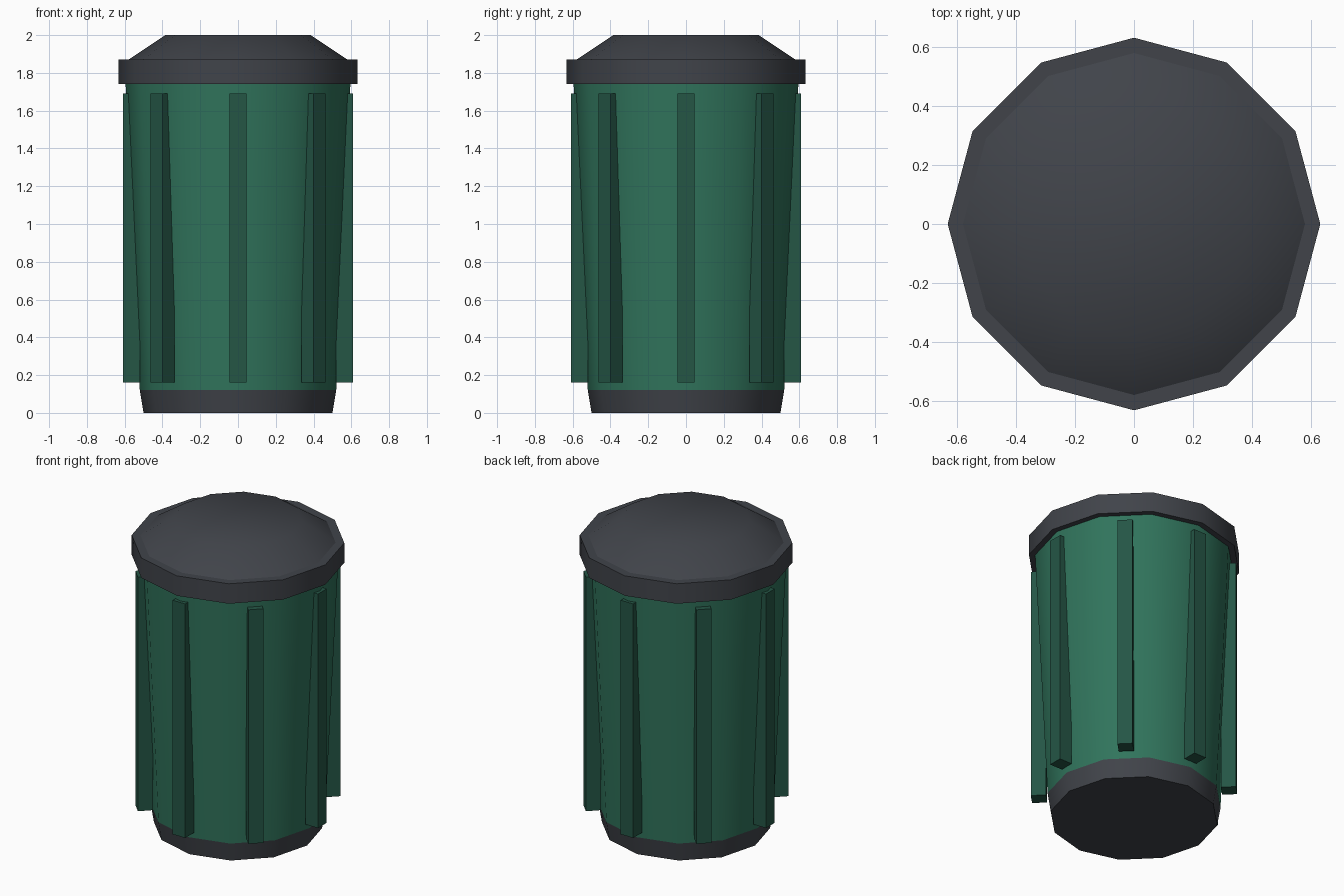
import bpy
import math

cube = bpy.data.objects.get("Cube")
if cube:
    bpy.data.objects.remove(cube, do_unlink=True)


def material(name, rgb):
    mat = bpy.data.materials.new(name)
    mat.use_nodes = True
    color = (*rgb, 1.0)
    mat.diffuse_color = color
    mat.node_tree.nodes["Principled BSDF"].inputs["Base Color"].default_value = color
    return mat


green = material("green plastic", (0.03, 0.175, 0.107))
dark_green = material("dark green plastic", (0.018, 0.092, 0.06))
charcoal = material("charcoal plastic", (0.052, 0.057, 0.068))


def drum(name, r_low, r_high, z_low, z_high, mat):
    """Twelve-sided tapered section with smooth sides and sharp rims."""
    bpy.ops.mesh.primitive_cone_add(
        vertices=12, radius1=r_low, radius2=r_high, depth=z_high - z_low,
        location=(0, 0, (z_low + z_high) / 2))
    obj = bpy.context.object
    obj.name = name
    obj.data.materials.append(mat)
    bpy.ops.object.shade_smooth_by_angle(angle=math.radians(40))
    return obj


# Stacked sections from the ground up
drum("base", 0.50, 0.52, 0.0, 0.12, charcoal)
drum("body", 0.52, 0.595, 0.12, 1.74, green)
drum("lid_rim", 0.632, 0.632, 1.74, 1.87, charcoal)
drum("lid_dome", 0.58, 0.385, 1.87, 2.0, charcoal)

# Upright ribs around the body
RIBS = 8
for i in range(RIBS):
    angle = i * math.tau / RIBS
    bpy.ops.mesh.primitive_cube_add(
        size=1, rotation=(0, 0, angle),
        location=(0.565 * math.cos(angle), 0.565 * math.sin(angle), 0.925))
    rib = bpy.context.object
    rib.name = f"rib_{i + 1}"
    rib.scale = (0.09, 0.09, 1.53)
    rib.data.materials.append(dark_green)
